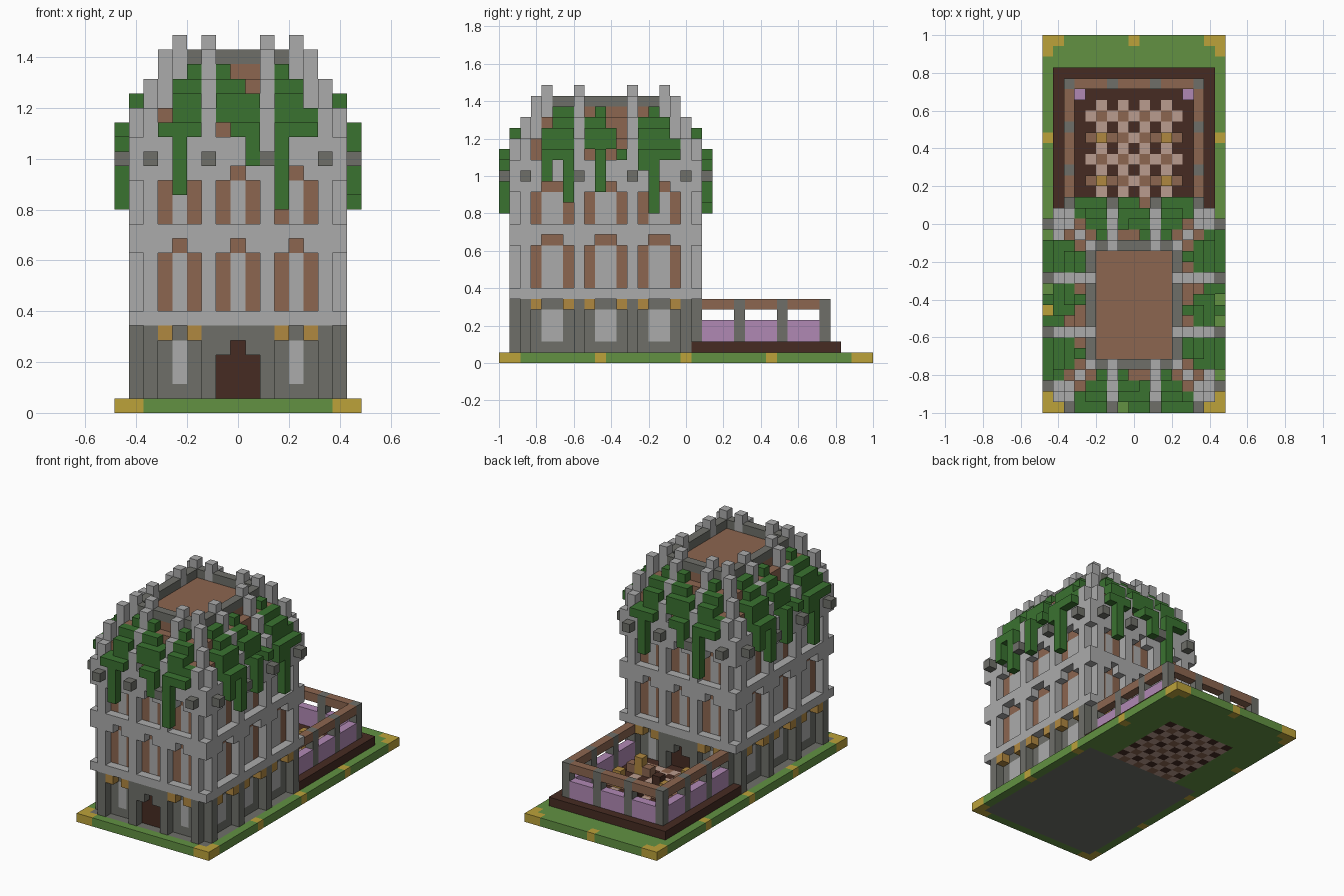
import bpy
import bmesh
from mathutils import Vector

cube = bpy.data.objects.get("Cube")
if cube:
    bpy.data.objects.remove(cube)

U = 2 / 35          # block size
NX, NY = 17, 35     # plot size in blocks


def srgb(h):
    def lin(c):
        c /= 255
        return c / 12.92 if c < 0.04 else ((c + 0.055) / 1.055) ** 2.4
    return tuple(lin(v) for v in bytes.fromhex(h)) + (1.0,)


PALETTE = {
    "light_stone": "ababab", "dark_stone": "6e6f69", "vine_green": "3a7230",
    "grass_green": "629142", "yellow": "bca23a", "gold": "b08840",
    "brown_wood": "8c6650", "dark_wood": "462b22", "purple": "b089b4",
    "pink_tile": "ba9c8e",
}
MATS = {}
for name, code in PALETTE.items():
    m = bpy.data.materials.new(name)
    m.use_nodes = True
    m.diffuse_color = srgb(code)
    bsdf = next(n for n in m.node_tree.nodes if n.type == 'BSDF_PRINCIPLED')
    bsdf.inputs["Base Color"].default_value = srgb(code)
    MATS[name] = m

blocks = {}         # cell -> (part, material)


def span(v):
    return range(v, v + 1) if isinstance(v, int) else range(v[0], v[1] + 1)


def fill(part, mat, x, y, z):
    """Fill an inclusive range of blocks; later fills replace earlier ones."""
    for i in span(x):
        for j in span(y):
            for k in span(z):
                blocks[i, j, k] = (part, mat)


# Ground slab with yellow markers at the corners and edges
fill("ground", "grass_green", (0, 16), (0, 34), 0)
for x, x2 in ((0, 1), (16, 15)):
    for y, y2 in ((0, 1), (34, 33)):
        for cell in ((x, y), (x2, y), (x, y2)):
            fill("ground", "yellow", *cell, 0)
    for y in (9, 17, 25):
        fill("ground", "yellow", x, y, 0)
fill("ground", "yellow", 8, 34, 0)
fill("ground", "dark_stone", (1, 15), (1, 18), 0)

# Terrace platform with a chequered floor
fill("terrace_floor", "dark_wood", (1, 15), (18, 31), 1)
for i in range(4, 13):
    for j in range(19, 29):
        odd = "brown_wood" if j % 2 else "dark_wood"
        fill("terrace_floor", "pink_tile" if (i + j) % 2 else odd, i, j, (0, 1))

# Terrace fence: panels, rail and posts
for x, y in ((2, (19, 30)), (14, (19, 30)), ((2, 14), 30)):
    fill("terrace_panels", "purple", x, y, (2, 3))
    fill("terrace_rail", "brown_wood", x, y, 5)
for x in (2, 14):
    for y in (22, 26, 30):
        fill("terrace_posts", "dark_stone", x, y, (2, 5))
for x in (6, 10):
    fill("terrace_posts", "dark_stone", x, 30, (2, 5))
for x in (3, 13):
    fill("terrace_panels", "purple", x, 29, 2)

# Terrace tables and stools
for x in (5, 11):
    for y in (21, 25):
        fill("tables", "gold", x, y, (2, 3))
        for dx in (-1, 1):
            fill("stools", "brown_wood", x + dx, y, 2)
for y in (22, 26):
    fill("stools", "dark_wood", 8, y, 2)

# Tower core and stepped roof
fill("walls", "dark_stone", (2, 14), (2, 17), (1, 5))
fill("walls", "light_stone", (2, 14), (2, 17), (6, 18))
fill("roof", "brown_wood", (2, 14), (2, 17), (19, 20))
fill("roof", "brown_wood", (3, 13), (3, 16), (21, 22))
fill("roof", "brown_wood", (4, 12), (4, 15), 23)
for x, y in ((4, (4, 15)), (12, (4, 15)), ((4, 12), 4), ((4, 12), 15)):
    fill("parapet", "dark_stone", x, y, 24)


def facade(place, length, ribs, vines, door):
    """Build one side; place(a, d) maps along/depth to x, y."""
    def put(part, mat, a, d, z):
        for s in span(a):
            fill(part, mat, *place(s, d), z)

    # Ledges and openings of each bay
    for k in (6, 11, 12, 16, 17, 18):
        put("ledges", "light_stone", (1, length), 0, k)
    for n, (r0, r1) in enumerate(zip(ribs, ribs[1:])):
        ends, mid = (r0 + 1, r1 - 1), (r0 + 2, r1 - 2)
        for k in (11, 16):
            for s in span(mid):
                blocks.pop((*place(s, 0), k), None)
            put("window_frames", "brown_wood", mid, 1, k)
        for e in ends:
            put("window_frames", "brown_wood", e, 1, (7, 10))
            put("window_frames", "brown_wood", e, 1, (13, 15))
        if door and n == 1:
            put("door", "dark_wood", (ends[0], ends[1]), 1, (1, 3))
            put("door", "dark_wood", mid, 1, 4)
            put("walls", "dark_stone", (ends[0], ends[1]), 0, 5)
            for e in ends:
                put("walls", "dark_stone", e, 0, 4)
        else:
            put("windows", "light_stone", mid, 1, (2, 4))
            for e in ends:
                put("brackets", "gold", e, 0, 5)

    # Columns that rise into curved roof ribs
    for r in ribs:
        put("columns", "dark_stone", r, 0, (1, 5))
        put("columns", "light_stone", r, 0, (6, 20))
        put("roof_ribs", "light_stone", r, 1, (19, 22))
        if r not in (ribs[0], ribs[-1]):
            put("roof_ribs", "light_stone", r, 2, (21, 24))
            put("roof_ribs", "light_stone", r, 3, (23, 25))
        put("bosses", "dark_stone", r, -1, 17)

    # Hanging vines that follow the roof steps
    for a, (low, high) in vines.items():
        for k in range(low, high + 1):
            if k <= 19:
                put("vines", "vine_green", a, -1, k)
            if 19 <= k <= 21:
                put("vines", "vine_green", a, 0, k)
            if 21 <= k <= 23:
                put("vines", "vine_green", a, 1 if k < 23 else 2, k)


front_vines = {3: (19, 19), 4: (15, 22), 5: (19, 23), 7: (20, 23), 8: (19, 22),
               9: (17, 21), 11: (14, 23), 12: (19, 22), 13: (19, 20)}
side_vines = {4: (17, 21), 5: (19, 23), 6: (15, 23), 8: (20, 22), 9: (16, 23),
              10: (20, 21), 11: (19, 19), 13: (18, 22), 14: (14, 23),
              15: (19, 22), 16: (19, 20)}
short, long = (2, 6, 10, 14), (2, 7, 12, 17)
facade(lambda a, d: (a, 1 + d), 15, short, front_vines, True)
facade(lambda a, d: (16 - a, 18 - d), 15, short, front_vines, True)
facade(lambda a, d: (15 - d, a), 18, long, side_vines, False)
facade(lambda a, d: (1 + d, 19 - a), 18, long, side_vines, False)

# Diagonal corner ribs
for n, top in ((3, 24), (4, 25)):
    for x in (n, 16 - n):
        for y in (n, 19 - n):
            fill("roof_ribs", "light_stone", x, y, (21, top))

# Turn each part into a mesh of its exposed block faces
AXES = [Vector(v) for v in ((1, 0, 0), (0, 1, 0), (0, 0, 1))]
for part in sorted({p for p, _ in blocks.values()}):
    cells = {c: m for c, (p, m) in blocks.items() if p == part}
    slots = sorted(set(cells.values()))
    bm = bmesh.new()
    for cell, mat in cells.items():
        centre = Vector(cell) + Vector((0.5 - NX / 2, 0.5 - NY / 2, 0.5))
        for n in range(3):
            for sign in (1, -1):
                out = AXES[n] * sign
                if tuple(int(c + o) for c, o in zip(cell, out)) in blocks:
                    continue
                u, v = AXES[(n + 1) % 3] / 2, AXES[(n + 2) % 3] / 2 * sign
                mid = centre + out / 2
                ring = (mid - u - v, mid + u - v, mid + u + v, mid - u + v)
                face = bm.faces.new([bm.verts.new(p * U) for p in ring])
                face.material_index = slots.index(mat)
    bmesh.ops.remove_doubles(bm, verts=bm.verts, dist=U / 100)
    mesh = bpy.data.meshes.new(part)
    bm.to_mesh(mesh)
    bm.free()
    for s in slots:
        mesh.materials.append(MATS[s])
    bpy.context.scene.collection.objects.link(bpy.data.objects.new(part, mesh))
